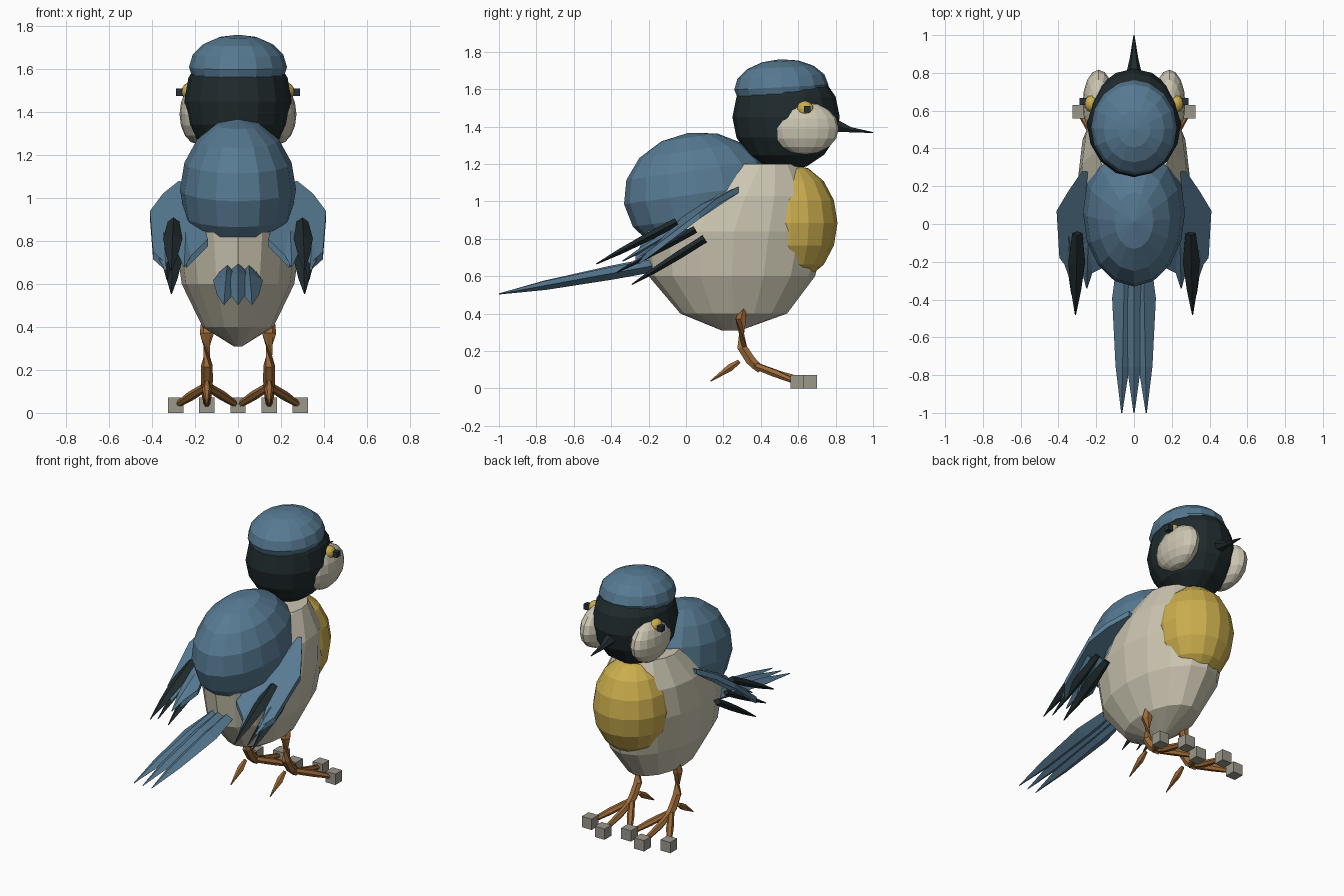
import bpy, bmesh, math
from mathutils import Vector, Matrix

if "Cube" in bpy.data.objects:
    bpy.data.objects.remove(bpy.data.objects["Cube"])


def mat(name, rgb):
    m = bpy.data.materials.new(name)
    m.diffuse_color = (*rgb, 1)
    m.use_nodes = True
    m.node_tree.nodes["Principled BSDF"].inputs["Base Color"].default_value = m.diffuse_color
    return m


BLUE = mat("slate blue", (0.095, 0.195, 0.29))
DARK = mat("dark green black", (0.014, 0.024, 0.026))
CREAM = mat("cream", (0.60, 0.56, 0.44))
YELLOW = mat("mustard yellow", (0.60, 0.42, 0.075))
BROWN = mat("leg brown", (0.34, 0.145, 0.04))
GREY = mat("claw grey", (0.33, 0.31, 0.26))
PUPIL = mat("pupil black", (0.02, 0.03, 0.04))


def finish(name, bm, material):
    bmesh.ops.recalc_face_normals(bm, faces=bm.faces)
    me = bpy.data.meshes.new(name)
    bm.to_mesh(me)
    bm.free()
    me.materials.append(material)
    ob = bpy.data.objects.new(name, me)
    bpy.context.collection.objects.link(ob)
    return ob


def ball(name, loc, radii, material, tilt=0, turn=0, seg=16, rings=8):
    bm = bmesh.new()
    m = (Matrix.Translation(loc) @ Matrix.Rotation(math.radians(turn), 4, 'Z')
         @ Matrix.Rotation(math.radians(tilt), 4, 'X') @ Matrix.Diagonal((*radii, 1)))
    bmesh.ops.create_uvsphere(bm, u_segments=seg, v_segments=rings, radius=1, matrix=m)
    return finish(name, bm, material)


def box(name, loc, size, material):
    bm = bmesh.new()
    bmesh.ops.create_cube(bm, size=size, matrix=Matrix.Translation(loc))
    return finish(name, bm, material)


def skin(name, rings, material):
    """Bridge equal-length rings of points and close both ends."""
    bm = bmesh.new()
    loops = [[bm.verts.new(p) for p in r] for r in rings]
    n = len(loops[0])
    for a, b in zip(loops, loops[1:]):
        for i in range(n):
            j = (i + 1) % n
            bm.faces.new((a[i], a[j], b[j], b[i]))
    bm.faces.new(loops[0][::-1])
    bm.faces.new(loops[-1])
    return finish(name, bm, material)


def limb(name, stations, material, n=6):
    """Tapered tube; each station is (point, half width, half height)."""
    pts = [Vector(s[0]) for s in stations]
    rings = []
    for i, (p, w, h) in enumerate(stations):
        d = (pts[min(i + 1, len(pts) - 1)] - pts[max(i - 1, 0)]).normalized()
        side = d.cross(Vector((0, 0, 1))).normalized()
        up = side.cross(d)
        rings.append([pts[i] + side * w * math.cos(2 * math.pi * k / n)
                      + up * h * math.sin(2 * math.pi * k / n) for k in range(n)])
    return skin(name, rings, material)


def feather(name, root, tip, width, thick, material, belly=0.35):
    r, t = Vector(root), Vector(tip)
    return limb(name, [(r, width * 0.6, thick), (r.lerp(t, belly), width, thick),
                       (r.lerp(t, 0.7), width * 0.6, thick * 0.7), (t, 0.003, 0.003)],
                material, n=4)


# Body: egg of stacked rings (z, back y, front y, half width)
profile = [(0.31, 0.19, 0.29, 0.02), (0.40, -0.03, 0.54, 0.165), (0.60, -0.20, 0.69, 0.262),
           (0.84, -0.24, 0.75, 0.295), (1.03, -0.08, 0.72, 0.275), (1.20, 0.20, 0.60, 0.19)]
skin("body", [[(w * math.cos(a), (y0 + y1) / 2 + (y1 - y0) / 2 * math.sin(a), z)
               for a in [2 * math.pi * k / 16 for k in range(16)]]
              for z, y0, y1, w in profile], CREAM)
ball("back_mantle", (0, 0.06, 1.04), (0.27, 0.395, 0.33), BLUE, tilt=8)
ball("breast_bib", (0, 0.56, 0.885), (0.24, 0.25, 0.315), YELLOW)

# Head
ball("head", (0, 0.535, 1.45), (0.25, 0.287, 0.285), DARK)
ball("cap", (0, 0.51, 1.61), (0.228, 0.252, 0.15), BLUE, tilt=3)
limb("beak", [((0, 0.78, 1.41), 0.045, 0.045), ((0, 0.88, 1.383), 0.022, 0.016),
              ((0, 1.0, 1.368), 0.003, 0.003)], DARK)

for s, tag in ((1, "right"), (-1, "left")):
    def P(x, y, z):
        return (s * x, y, z)

    # Cheek and eye
    ball("cheek_" + tag, P(0.187, 0.637, 1.39), (0.085, 0.18, 0.14), CREAM)
    ball("eye_" + tag, P(0.225, 0.637, 1.495), (0.038, 0.045, 0.042), YELLOW, seg=12)
    box("pupil_" + tag, P(0.27, 0.648, 1.492), 0.036, PUPIL)

    # Wing plate, swept back and down
    outline = [(0.20, 0.27, 1.06), (0.275, 0.28, 1.08), (0.35, 0.17, 1.02),
               (0.41, 0.07, 0.94), (0.395, -0.18, 0.75), (0.34, -0.25, 0.70),
               (0.30, -0.12, 0.80), (0.24, -0.27, 0.71), (0.14, -0.22, 0.81), (0.19, 0.02, 0.96)]
    skin("wing_" + tag, [[P(x, y, z + dz) for x, y, z in outline]
                         for dz in (-0.035, 0)], BLUE)
    feather("wing_feather_outer_" + tag, P(0.35, 0.0, 0.86), P(0.335, -0.30, 0.66),
            0.05, 0.02, BLUE)
    feather("wing_feather_inner_" + tag, P(0.24, 0.0, 0.88), P(0.25, -0.34, 0.68),
            0.055, 0.02, BLUE)
    # Dark flight feathers
    feather("flight_feather_upper_" + tag, P(0.30, -0.05, 0.89), P(0.31, -0.48, 0.665),
            0.045, 0.022, DARK)
    feather("flight_feather_middle_" + tag, P(0.33, 0.05, 0.85), P(0.33, -0.37, 0.62),
            0.035, 0.02, DARK)
    feather("flight_feather_lower_" + tag, P(0.30, 0.10, 0.80), P(0.31, -0.29, 0.555),
            0.045, 0.022, DARK)

    # Leg, toes and claws
    limb("leg_" + tag, [(P(0.145, 0.31, 0.44), 0.025, 0.015), (P(0.145, 0.293, 0.37), 0.033, 0.033),
                        (P(0.145, 0.30, 0.22), 0.027, 0.03), (P(0.145, 0.345, 0.15), 0.028, 0.03),
                        (P(0.145, 0.40, 0.10), 0.025, 0.025)], BROWN)
    for x, y, part in ((0.0, 0.595, "inner"), (0.145, 0.665, "middle"), (0.29, 0.595, "outer")):
        limb(f"toe_{part}_{tag}", [(P(0.145, 0.36, 0.125), 0.018, 0.02),
                                   (P(0.145 + (x - 0.145) * 0.5, 0.48, 0.08), 0.023, 0.022),
                                   (P(0.145 + (x - 0.145) * 0.92, y - 0.02, 0.04), 0.015, 0.015)],
             BROWN)
        if x or s > 0:
            box(f"claw_{part}_{tag}", P(x, y, 0.036), 0.072, GREY)
    limb("toe_back_" + tag, [(P(0.145, 0.285, 0.145), 0.012, 0.012),
                             (P(0.145, 0.235, 0.11), 0.022, 0.022),
                             (P(0.145, 0.13, 0.038), 0.003, 0.003)], BROWN)

# Tail: three long pointed feathers
for i in (-1, 0, 1):
    feather(f"tail_feather_{i + 2}", (0.05 * i, -0.18, 0.665 - 0.01 * abs(i)),
            (0.065 * i, -1.0, 0.505), 0.062, 0.034, BLUE, belly=0.26)
